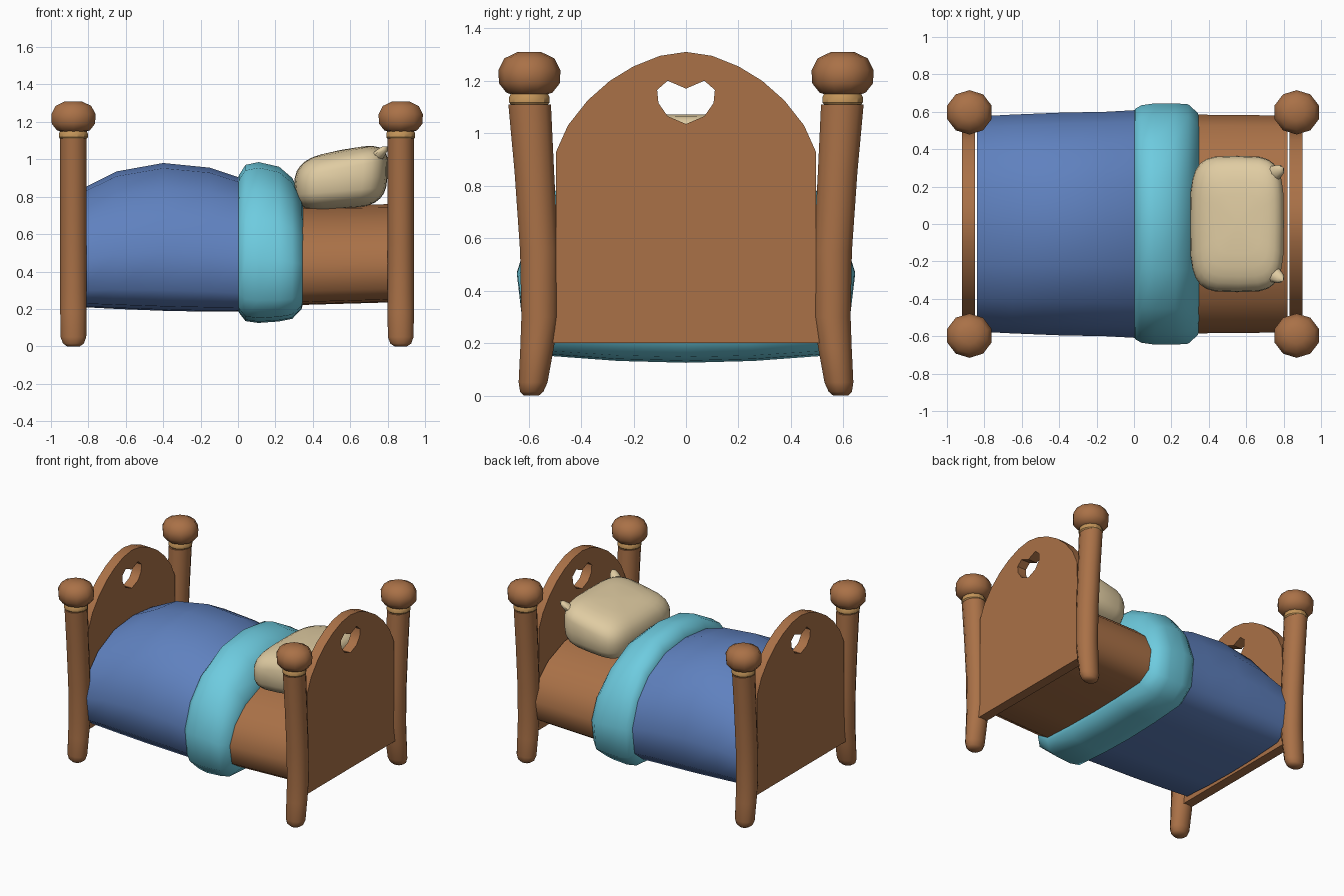
import bpy, bmesh, math
from mathutils import Vector

if "Cube" in bpy.data.objects:
    bpy.data.objects.remove(bpy.data.objects["Cube"])


def material(name, rgb):
    m = bpy.data.materials.new(name)
    m.use_nodes = True
    m.diffuse_color = (*rgb, 1)
    bsdf = m.node_tree.nodes["Principled BSDF"]
    bsdf.inputs["Base Color"].default_value = (*rgb, 1)
    bsdf.inputs["Roughness"].default_value = 0.8
    return m


WOOD = material("warm brown wood", (0.40, 0.165, 0.063))
GOLD = material("golden wood", (0.55, 0.30, 0.10))
BLUE = material("blue blanket", (0.115, 0.22, 0.52))
TEAL = material("turquoise fold", (0.155, 0.60, 0.74))
CREAM = material("cream fabric", (0.74, 0.60, 0.36))


def finish(name, mesh, mat, angle=50):
    obj = bpy.data.objects.new(name, mesh)
    bpy.context.collection.objects.link(obj)
    mesh.materials.clear()
    mesh.materials.append(mat)
    bpy.ops.object.select_all(action="DESELECT")
    obj.select_set(True)
    bpy.context.view_layer.objects.active = obj
    bpy.ops.object.shade_smooth_by_angle(angle=math.radians(angle))
    return obj


def loft(name, rings, mat, angle=50):
    """Skin a list of equal rings and cap both ends."""
    bm = bmesh.new()
    loops = [[bm.verts.new(p) for p in ring] for ring in rings]
    n = len(loops[0])
    for a, b in zip(loops, loops[1:]):
        for i in range(n):
            j = (i + 1) % n
            bm.faces.new((a[i], a[j], b[j], b[i]))
    bm.faces.new(loops[0])
    bm.faces.new(loops[-1])
    bmesh.ops.recalc_face_normals(bm, faces=bm.faces)
    mesh = bpy.data.meshes.new(name)
    bm.to_mesh(mesh)
    bm.free()
    return finish(name, mesh, mat, angle)


def ellipse(x, y, z, rx, ry, n=10):
    turn = math.pi / n
    return [Vector((x + rx * math.cos(turn * (2 * i + 1)),
                    y + ry * math.sin(turn * (2 * i + 1)), z)) for i in range(n)]


# Domed cross-section shared by bedding: (share of half width, share of height)
HALF = [(0, 1), (.38, .965), (.7, .83), (.9, .64), (1, .4), (.96, .14), (.8, .03), (.4, .008), (0, 0)]
SECTION = HALF + [(-u, v) for u, v in HALF[-2:0:-1]]


def bedding(name, stations, mat):
    """Stations are (x, half width, bottom, top)."""
    loft(name, [[Vector((x, u * w, lo + v * (hi - lo))) for u, v in SECTION]
                for x, w, lo, hi in stations], mat)


bedding("bed_base", [(-.8, .57, .23, .74), (.3, .585, .22, .755), (.82, .58, .235, .76)], WOOD)
bedding("blanket", [(-.84, .575, .21, .84), (-.65, .585, .20, .935), (-.4, .595, .19, .98),
                    (-.15, .6, .185, .955), (.03, .61, .185, .895)], BLUE)
bedding("blanket_fold", [(0, .59, .2, .89), (.005, .615, .18, .915), (.04, .635, .135, .97), (.11, .645, .125, .985),
                         (.22, .645, .133, .96), (.29, .64, .147, .9),
                         (.34, .595, .2, .80), (.35, .57, .235, .74)], TEAL)

# Bedposts, with neck ring and knob: (height, offset from knob axis, x radius, y radius)
POST = [(0, .59, .035, .03), (.015, .588, .058, .046), (.05, .583, .071, .057), (.18, .568, .073, .066),
        (.3, .557, .073, .073), (.55, .56, .073, .075), (.85, .578, .073, .078), (1.11, .596, .073, .084)]
KNOB = [(1.145, .06), (1.155, .09), (1.19, .118), (1.24, .121), (1.285, .098), (1.31, .045)]
for end, px in (("head", .87), ("foot", -.88)):
    for side, s in (("left", 1), ("right", -1)):
        tag = f"{end}_{side}"
        loft(f"post_{tag}", [ellipse(px, s * y, z, rx, ry, 12) for z, y, rx, ry in POST], WOOD)
        loft(f"neck_{tag}", [ellipse(px, s * .597, z, r, r, 12) for z, r in
                             ((1.105, .07), (1.118, .08), (1.138, .08), (1.155, .07))], GOLD, 30)
        loft(f"knob_{tag}", [ellipse(px, s * .597, z, r * 1.03, r * .98) for z, r in KNOB], WOOD)

# Head and foot boards: arched panel with a heart-shaped hole
ARCH = [(.525, .2), (.495, .4), (.495, .93), (.45, 1.03), (.375, 1.125), (.29, 1.2), (.2, 1.255), (.1, 1.295), (0, 1.31)]
HEART = [(0, 1.035), (.07, 1.065), (.105, 1.115), (.11, 1.165), (.07, 1.2), (0, 1.17)]


def board(name, x):
    curve = bpy.data.curves.new(name, "CURVE")
    curve.dimensions = "2D"
    curve.fill_mode = "BOTH"
    curve.extrude = .035
    outlines = (ARCH + [(-y, z) for y, z in ARCH[-2::-1]],
                HEART + [(-y, z) for y, z in HEART[-2:0:-1]])
    for points in outlines:
        spline = curve.splines.new("POLY")
        spline.points.add(len(points) - 1)
        for p, (y, z) in zip(spline.points, points):
            p.co = (y, z, 0, 1)
        spline.use_cyclic_u = True
    temp = bpy.data.objects.new(name + "_outline", curve)
    bpy.context.collection.objects.link(temp)
    bpy.context.view_layer.update()
    mesh = bpy.data.meshes.new_from_object(temp.evaluated_get(bpy.context.evaluated_depsgraph_get()))
    bpy.data.objects.remove(temp)
    bm = bmesh.new()
    bm.from_mesh(mesh)
    bmesh.ops.remove_doubles(bm, verts=bm.verts, dist=.0005)
    for v in bm.verts:
        v.co = Vector((v.co.z + x, v.co.x, v.co.y))
    bmesh.ops.recalc_face_normals(bm, faces=bm.faces)
    bm.to_mesh(mesh)
    bm.free()
    finish(name, mesh, WOOD, 35)


board("headboard", .867)
board("footboard", -.885)


# Plump pillow, thicker toward the headboard
def boxy(t, power):
    return math.copysign(abs(t) ** power, t)


bm = bmesh.new()
bmesh.ops.create_uvsphere(bm, u_segments=28, v_segments=14, radius=1)
for v in bm.verts:
    flat = math.hypot(v.co.x, v.co.y) or 1
    ring = boxy(flat, .55)
    x, y = (ring * boxy(c / flat, .5) for c in v.co.xy)
    z = boxy(v.co.z, .65)
    lift = .05 * x if z > 0 else .02 * x
    v.co = Vector((.55 + .25 * x + .012 * z * (1 if x > 0 else 0), .365 * y, .89 + .16 * z + lift))
mesh = bpy.data.meshes.new("pillow")
bm.to_mesh(mesh)
bm.free()
finish("pillow", mesh, CREAM, 60)

# Gathered pillow corners
for side, s in (("left", 1), ("right", -1)):
    path = [(.715, .25, .99, .055), (.75, .27, 1.025, .042), (.772, .285, 1.05, .032), (.785, .293, 1.068, .016)]
    loft(f"pillow_corner_{side}", [ellipse(x, s * y, z, r, r, 8) for x, y, z, r in path], CREAM, 60)
